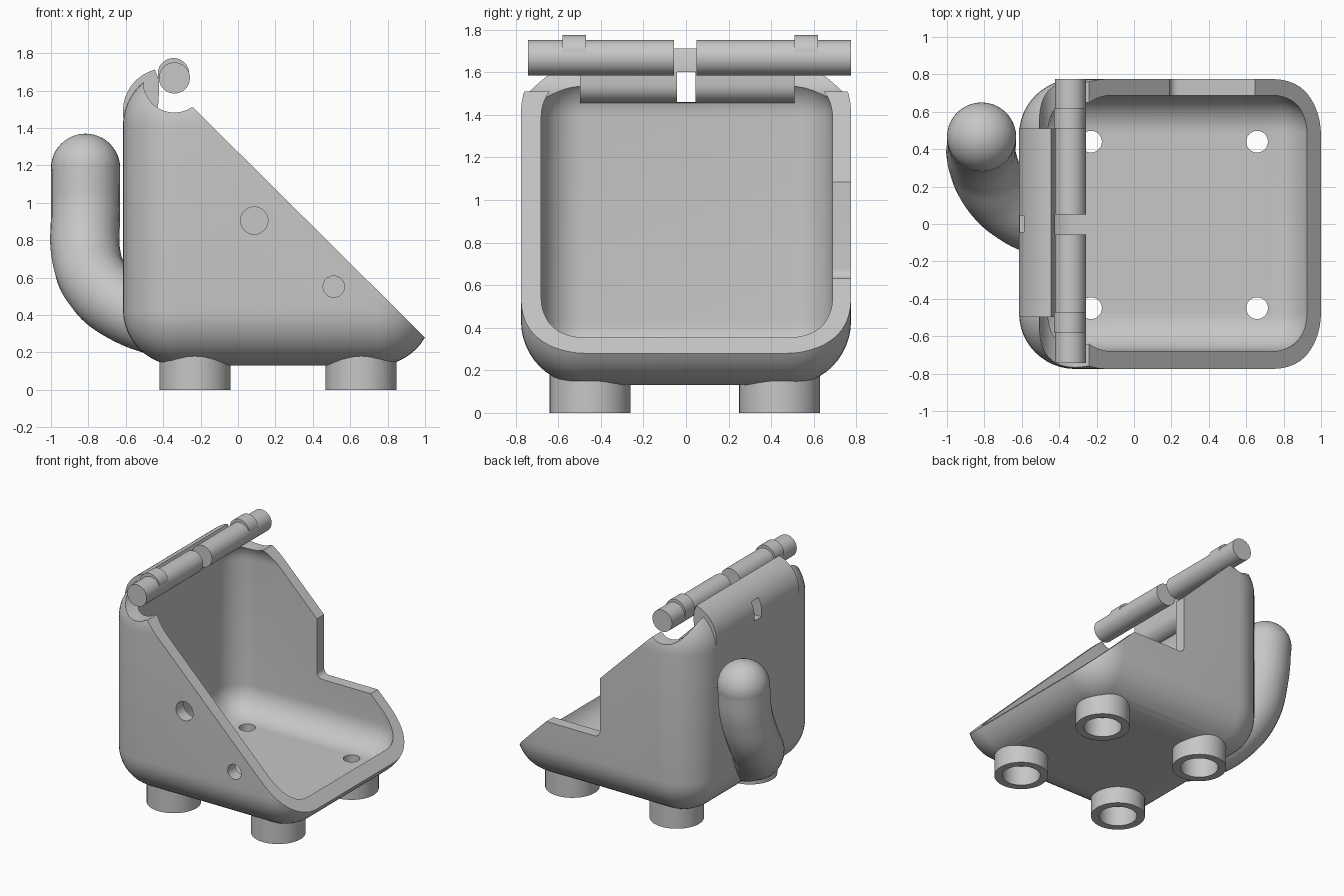
import bpy, bmesh, math
from mathutils import Matrix

if "Cube" in bpy.data.objects:
    bpy.data.objects.remove(bpy.data.objects["Cube"])

grey = bpy.data.materials.new("plain_grey")
grey.use_nodes = True
grey.diffuse_color = (0.57, 0.57, 0.57, 1)
grey.node_tree.nodes["Principled BSDF"].inputs["Base Color"].default_value = (0.57, 0.57, 0.57, 1)


def make(name, bm):
    bmesh.ops.recalc_face_normals(bm, faces=bm.faces)
    mesh = bpy.data.meshes.new(name)
    bm.to_mesh(mesh)
    bm.free()
    mesh.materials.append(grey)
    ob = bpy.data.objects.new(name, mesh)
    bpy.context.collection.objects.link(ob)
    return ob


def select(ob):
    bpy.ops.object.select_all(action='DESELECT')
    ob.select_set(True)
    bpy.context.view_layer.objects.active = ob


def apply(ob, mod):
    select(ob)
    bpy.ops.object.modifier_apply(modifier=mod.name)


def combine(ob, tool, op='DIFFERENCE'):
    mod = ob.modifiers.new("combine", 'BOOLEAN')
    mod.operation, mod.solver, mod.object = op, 'EXACT', tool
    apply(ob, mod)
    bpy.data.objects.remove(tool)


def box(name, lo, hi, radius=0):
    bm = bmesh.new()
    bmesh.ops.create_cube(bm, size=1)
    for v in bm.verts:
        v.co = [lo[i] if v.co[i] < 0 else hi[i] for i in range(3)]
    ob = make(name, bm)
    if radius:
        mod = ob.modifiers.new("round", 'BEVEL')
        mod.width, mod.segments = radius, 12
        apply(ob, mod)
    return ob


def prism(name, profile, y0, y1):
    """Extrude an x-z profile along y."""
    bm = bmesh.new()
    face = bm.faces.new([bm.verts.new((x, y0, z)) for x, z in profile])
    new = bmesh.ops.extrude_face_region(bm, geom=[face])["geom"]
    bmesh.ops.translate(bm, vec=(0, y1 - y0, 0), verts=[g for g in new if isinstance(g, bmesh.types.BMVert)])
    return make(name, bm)


def arc(cx, cz, r, a0, a1, n=16):
    angles = [math.radians(a0 + (a1 - a0) * i / n) for i in range(n + 1)]
    return [(cx + r * math.cos(a), cz + r * math.sin(a)) for a in angles]


def cylinder(name, r, x, y0, y1, z):
    return prism(name, arc(x, z, r, 0, 352.5, 47), y0, y1)


def post(name, r, x, y, z0, z1):
    bm = bmesh.new()
    bmesh.ops.create_cone(bm, cap_ends=True, segments=48, radius1=r, radius2=r, depth=z1 - z0,
                          matrix=Matrix.Translation((x, y, (z0 + z1) / 2)))
    return make(name, bm)


# Rounded outer body, sloped open front and hinge clearance at the top
body = box("body_shell", (-0.615, -0.775, 0.13), (1.04, 0.775, 1.715), 0.3)
slope = [(1.3, -0.018), (-0.24, 1.51)]
clearance = arc(-0.34, 1.65, 0.167, -58, -180)
combine(body, prism("opening", slope + clearance + [(-0.507, 2), (1.3, 2)], -1, 1))

# Curved tail tube, joined to the back wall
curve = bpy.data.curves.new("tail", 'CURVE')
curve.dimensions = '3D'
curve.bevel_depth, curve.bevel_resolution = 0.185, 10
curve.resolution_u, curve.use_fill_caps = 10, True
path = [(-0.815, 0.465, 1.185), (-0.815, 0.435, 0.95), (-0.812, 0.34, 0.72),
        (-0.745, 0.19, 0.555), (-0.6, 0.06, 0.435), (-0.38, -0.02, 0.35)]
spline = curve.splines.new('BEZIER')
spline.bezier_points.add(len(path) - 1)
for point, co in zip(spline.bezier_points, path):
    point.co = co
    point.handle_left_type = point.handle_right_type = 'AUTO'
tail = bpy.data.objects.new("tail", curve)
bpy.context.collection.objects.link(tail)
select(tail)
bpy.ops.object.convert(target='MESH')
tail = bpy.context.object
bm = bmesh.new()
bm.from_mesh(tail.data)
bmesh.ops.remove_doubles(bm, verts=bm.verts, dist=0.0001)
bpy.data.objects.remove(tail)
combine(body, make("tail_tube", bm), 'UNION')

# Feet, then the inner cavity
feet = [(x, y) for x in (-0.23, 0.658) for y in (-0.45, 0.44)]
for x, y in feet:
    combine(body, post("foot", 0.19, x, y, 0, 0.2), 'UNION')
combine(body, box("cavity", (-0.522, -0.68, 0.23), (0.94, 0.688, 1.59), 0.2))

# Foot sockets and floor holes
for x, y in feet:
    combine(body, post("socket", 0.133, x, y, -0.1, 0.15))
    combine(body, post("floor_hole", 0.058, x, y, 0.1, 0.4))

# Holes in the front wall, notch in the rear wall
for x, z, r in ((0.087, 0.905, 0.073), (0.512, 0.552, 0.057)):
    combine(body, cylinder("wall_hole", r, x, -1, -0.5, z))
notch = arc(0.235, 0.675, 0.045, 180, 270, 6)
combine(body, prism("notch", [(0.19, 2)] + notch + [(1.3, 0.63), (1.3, 2)], 0.5, 1))

# Raised hinge strip along the top of the back wall, with a slot through it
outer = [(-0.613, 1.45)] + arc(-0.385, 1.49, 0.23, 180, 105)
inner = [(-0.424, 1.66), (-0.422, 1.6)] + arc(-0.515, 1.545, 0.09, 0, -90, 8)
combine(body, prism("hinge_strip", outer + inner, -0.497, 0.51), 'UNION')
combine(body, box("slot", (-0.8, -0.042, 1.46), (-0.3, 0.045, 1.6)))

# Two hinge bars with collars and a rounded tail tip
parts = [body]
for side, (b0, b1, c0, c1) in {"right": (-0.742, -0.057, -0.58, -0.47),
                               "left": (0.05, 0.775, 0.51, 0.62)}.items():
    parts.append(cylinder("hinge_bar_" + side, 0.083, -0.34, b0, b1, 1.668))
    parts.append(cylinder("hinge_collar_" + side, 0.084, -0.345, c0, c1, 1.69))
bm = bmesh.new()
bmesh.ops.create_uvsphere(bm, u_segments=40, v_segments=24, radius=0.185,
                          matrix=Matrix.Translation(path[0]))
parts.append(make("tail_tip", bm))

for ob in parts:
    select(ob)
    bpy.ops.object.shade_smooth_by_angle(angle=math.radians(30))
